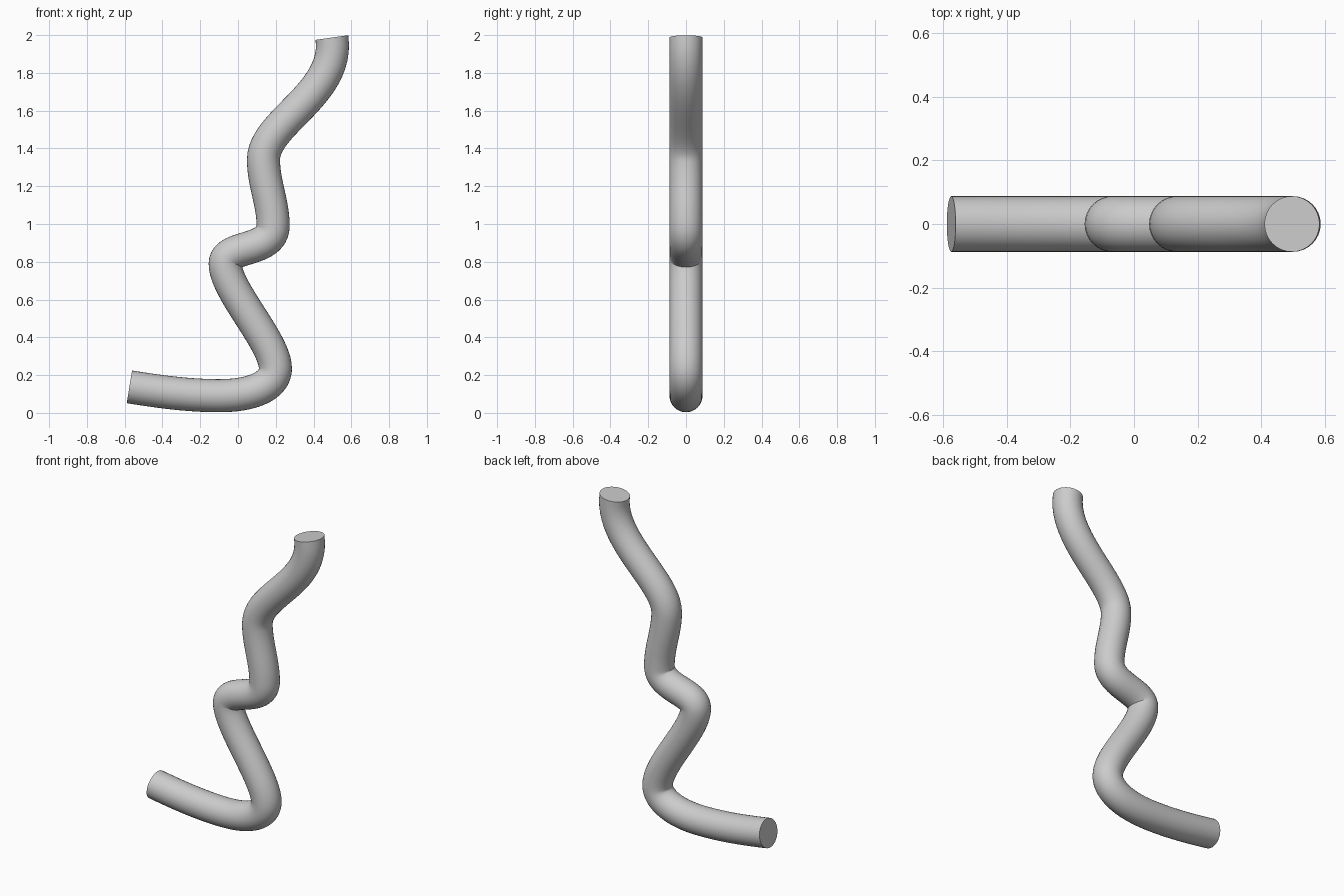
import bpy
from mathutils import Vector

cube = bpy.data.objects.get("Cube")
if cube:
    bpy.data.objects.remove(cube, do_unlink=True)

RADIUS = 0.0875

# Plain grey material
grey = bpy.data.materials.new("plain grey")
grey.use_nodes = True
colour = (0.6, 0.6, 0.6, 1.0)
grey.diffuse_color = colour
grey.node_tree.nodes["Principled BSDF"].inputs["Base Color"].default_value = colour

# Centreline knots: (x, z), tangent (x, z), handle length in, handle length out
knots = [
    ((-0.575, 0.138), (0.987, -0.16), 0.16, 0.16),
    ((-0.10, 0.091), (1, 0), 0.16, 0.20),
    ((0.198, 0.235), (0, 1), 0.08, 0.14),
    ((-0.068, 0.79), (0, 1), 0.14, 0.10),
    ((0.186, 0.99), (0, 1), 0.14, 0.12),
    ((0.135, 1.34), (0, 1), 0.12, 0.20),
    ((0.497, 1.987), (-0.14, 0.99), 0.30, 0.10),
]

# Winding tube swept along the centreline, with flat ends
curve = bpy.data.curves.new("bent_tube", "CURVE")
curve.dimensions = "3D"
curve.resolution_u = 24
curve.bevel_depth = RADIUS
curve.bevel_resolution = 14
curve.use_fill_caps = True
spline = curve.splines.new("BEZIER")
spline.bezier_points.add(len(knots) - 1)
for point, (pos, direction, h_in, h_out) in zip(spline.bezier_points, knots):
    centre = Vector((pos[0], 0, pos[1]))
    tangent = Vector((direction[0], 0, direction[1])).normalized()
    point.handle_left_type = point.handle_right_type = "FREE"
    point.co = centre
    point.handle_left = centre - tangent * h_in
    point.handle_right = centre + tangent * h_out

tube = bpy.data.objects.new("bent_tube", curve)
bpy.context.collection.objects.link(tube)
curve.materials.append(grey)

# Turn the sweep into a mesh, smooth along the wall and sharp at the ends
bpy.ops.object.select_all(action="DESELECT")
tube.select_set(True)
bpy.context.view_layer.objects.active = tube
bpy.ops.object.convert(target="MESH")
bpy.ops.object.shade_smooth_by_angle(angle=0.7)
